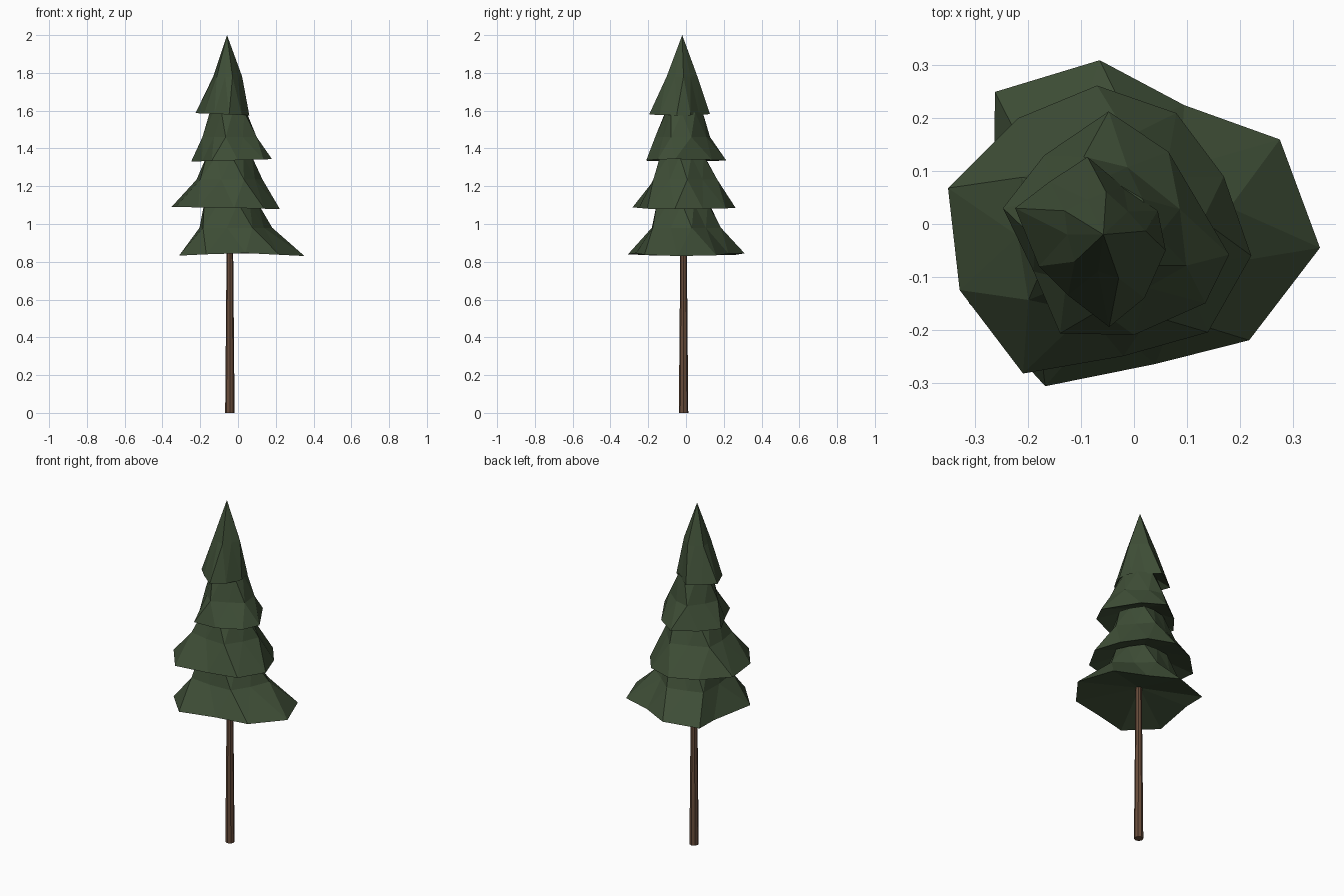
import bpy
import bmesh
from math import cos, sin, pi
from mathutils import Vector

cube = bpy.data.objects.get("Cube")
if cube:
    bpy.data.objects.remove(cube)


def material(name, rgb):
    mat = bpy.data.materials.new(name)
    mat.use_nodes = True
    mat.diffuse_color = (*rgb, 1)
    bsdf = mat.node_tree.nodes["Principled BSDF"]
    bsdf.inputs["Base Color"].default_value = (*rgb, 1)
    bsdf.inputs["Roughness"].default_value = 0.9
    return mat


def finish(name, bm, mat):
    bmesh.ops.recalc_face_normals(bm, faces=bm.faces)
    mesh = bpy.data.meshes.new(name)
    bm.to_mesh(mesh)
    bm.free()
    mesh.materials.append(mat)
    obj = bpy.data.objects.new(name, mesh)
    bpy.context.collection.objects.link(obj)


def band(bm, low, high):
    """Zigzag triangles between two rings, the upper one turned half a step."""
    n = len(low)
    for i in range(n):
        j = (i + 1) % n
        bm.faces.new((low[i], low[j], high[i]))
        bm.faces.new((low[j], high[j], high[i]))


def inner_ring(bm, outline, axis, radius, z, keep, pleat):
    """Ring half a step round from the outline, keeping some of its unevenness."""
    pts = [Vector(p) - axis for p in outline]
    mean = sum(p.length for p in pts) / len(pts)
    ring = []
    for i, p in enumerate(pts):
        mid = (p + pts[(i + 1) % len(pts)]) / 2
        r = radius * (1 + keep * (mid.length / mean - 1) + pleat * (-1) ** i)
        q = axis + mid.normalized() * r
        ring.append(bm.verts.new((q.x, q.y, z)))
    return ring


def tier(name, outline, z, droop, mid, top, mat, apex=None):
    """Skirt of branches: uneven rim, pleated waist, then a neck or a point.

    droop lowers the rim at the left and right ends (first, second value)."""
    axis = Vector((-0.05, -0.015))
    bm = bmesh.new()
    rim = [bm.verts.new((x, y, z - abs(x) * droop[x < 0])) for x, y in outline]
    waist = inner_ring(bm, outline, axis, *mid, 0.6, 0.08)
    band(bm, rim, waist)
    n = len(rim)
    if apex:
        tip = bm.verts.new(apex)
        for i in range(n):
            bm.faces.new((waist[i], waist[(i + 1) % n], tip))
    else:
        neck = inner_ring(bm, [v.co.xy for v in waist], axis, *top, 0.3, -0.05)
        band(bm, waist, neck)
        bm.faces.new(neck)
    # Hollow underside
    hub = bm.verts.new((axis.x, axis.y, z + 0.08))
    for i in range(n):
        bm.faces.new((rim[(i + 1) % n], rim[i], hub))
    finish(name, bm, mat)


needles = material("needle green", (0.048, 0.075, 0.037))
bark = material("bark brown", (0.138, 0.073, 0.043))

# Branch tiers, rims listed anticlockwise
tier("lowest_branches",
     [(0.352, -0.045), (0.276, 0.16), (0.095, 0.225), (-0.065, 0.31),
      (-0.263, 0.25), (-0.265, 0.12), (-0.312, -0.15), (-0.168, -0.307),
      (0.04, -0.265), (0.218, -0.22)],
     0.848, (0.05, 0.05), (0.2, 0.98), (0.145, 1.11), needles)
tier("lower_branches",
     [(0.222, -0.06), (0.17, 0.09), (0.08, 0.21), (-0.07, 0.262),
      (-0.22, 0.20), (-0.352, 0.068), (-0.33, -0.125), (-0.21, -0.283),
      (-0.02, -0.25), (0.14, -0.205)],
     1.085, (0.03, -0.015), (0.178, 1.235), (0.12, 1.36), needles)
tier("upper_branches",
     [(0.18, -0.058), (0.065, 0.137), (-0.048, 0.213), (-0.17, 0.13),
      (-0.248, 0.03), (-0.19, -0.09), (-0.14, -0.207), (0, -0.21),
      (0.135, -0.15)],
     1.338, (-0.03, 0.03), (0.142, 1.46), (0.1, 1.59), needles)
tier("crown_branches",
     [(0.06, -0.05), (0.045, 0.025), (-0.02, 0.07), (-0.088, 0.127),
      (-0.16, 0.08), (-0.225, 0.03), (-0.18, -0.08), (-0.125, -0.135),
      (-0.047, -0.195), (0.02, -0.14)],
     1.578, (0.05, -0.04), (0.078, 1.78), None, needles,
     apex=(-0.058, -0.02, 2.0))

# Tapered trunk running up into the branches
bm = bmesh.new()
rings = []
for r, x, z in ((0.025, -0.043, 0), (0.017, -0.043, 0.9), (0.01, -0.05, 1.5)):
    rings.append([bm.verts.new((x + r * cos(a), -0.013 + r * sin(a), z))
                  for a in (2 * pi * k / 8 for k in range(8))])
for low, high in zip(rings, rings[1:]):
    for i in range(8):
        j = (i + 1) % 8
        bm.faces.new((low[i], low[j], high[j], high[i]))
bm.faces.new(rings[0][::-1])
bm.faces.new(rings[-1])
finish("trunk", bm, bark)
